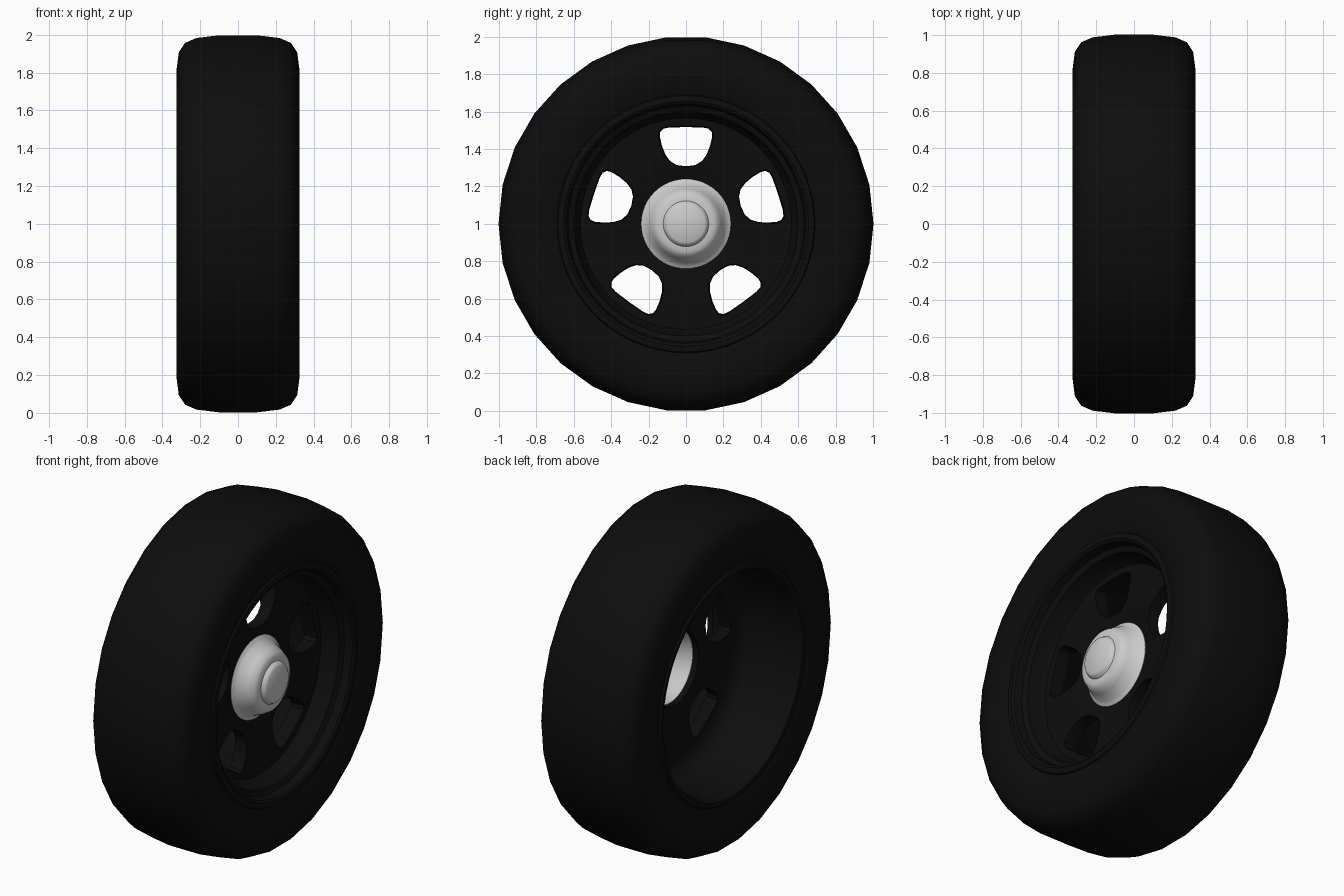
import bpy, bmesh, math

if "Cube" in bpy.data.objects:
    bpy.data.objects.remove(bpy.data.objects["Cube"])

CZ = 1.0  # axle height; the axle runs along x


def material(name, rgb):
    m = bpy.data.materials.new(name)
    m.diffuse_color = (*rgb, 1)
    m.use_nodes = True
    m.node_tree.nodes["Principled BSDF"].inputs["Base Color"].default_value = m.diffuse_color
    return m


black = material("black", (0.004, 0.004, 0.004))
silver = material("silver", (0.6, 0.6, 0.6))


def finish(name, bm, mat):
    bmesh.ops.recalc_face_normals(bm, faces=bm.faces)
    me = bpy.data.meshes.new(name)
    bm.to_mesh(me)
    bm.free()
    ob = bpy.data.objects.new(name, me)
    bpy.context.collection.objects.link(ob)
    me.materials.append(mat)
    return ob


def lathe(name, profile, sides, mat, offset=0.0):
    """Spin a closed (x, radius) profile around the axle."""
    bm = bmesh.new()
    rings = []
    for i in range(sides):
        t = 2 * math.pi * (i + offset) / sides
        rings.append([bm.verts.new((x, r * math.sin(t), CZ + r * math.cos(t)))
                      for x, r in profile])
    n = len(profile)
    for i in range(sides):
        a, b = rings[i], rings[(i + 1) % sides]
        for j in range(n):
            k = (j + 1) % n
            bm.faces.new((a[j], a[k], b[k], b[j]))
    bmesh.ops.remove_doubles(bm, verts=bm.verts, dist=1e-5)
    return finish(name, bm, mat)


def smooth(ob, angle):
    bpy.ops.object.select_all(action='DESELECT')
    ob.select_set(True)
    bpy.context.view_layer.objects.active = ob
    bpy.ops.object.shade_smooth_by_angle(angle=math.radians(angle))


# Tyre: symmetric half profile mirrored across x = 0
half = [(0.1, 1.0025), (0.22, 0.988), (0.28, 0.962), (0.313, 0.912),
        (0.325, 0.82), (0.322, 0.75), (0.302, 0.69), (0.26, 0.675)]
tyre = lathe("tyre", half + [(-x, r) for x, r in reversed(half)], 30, black, 0.5)
smooth(tyre, 40)

# Rim: outer lip, stepped well, spoke disc with centre bore, open barrel at the back
rim = lathe("rim", [
    (0.295, 0.695), (0.312, 0.685), (0.315, 0.655), (0.305, 0.64),
    (0.26, 0.63), (0.245, 0.60), (0.18, 0.585), (0.15, 0.565),
    (0.145, 0.40), (0.13, 0.27), (0.112, 0.215),
    (0.07, 0.215), (0.07, 0.55), (0.045, 0.60), (0.0, 0.632),
    (-0.28, 0.64), (-0.308, 0.655), (-0.312, 0.68), (-0.295, 0.695),
    (-0.25, 0.67), (0.25, 0.67)], 60, black)

# Five rounded window openings cut through the disc
side = [(0.09, 0.515), (0.122, 0.508), (0.138, 0.49), (0.14, 0.465), (0.128, 0.415),
        (0.11, 0.37), (0.085, 0.335), (0.05, 0.314)]
outline = [(0, 0.517)] + side + [(0, 0.308)] + [(-y, r) for y, r in reversed(side)]
bm = bmesh.new()
for k in range(5):
    a = 2 * math.pi * k / 5
    loops = []
    for x, s in ((0.01, 1.0), (0.1, 1.0), (0.2, 1.12)):
        loop = []
        for y, r in outline:
            y, r = y * s, 0.42 + (r - 0.42) * s
            loop.append(bm.verts.new((x, y * math.cos(a) + r * math.sin(a),
                                      CZ + r * math.cos(a) - y * math.sin(a))))
        loops.append(loop)
    n = len(outline)
    for lo, hi in zip(loops, loops[1:]):
        for j in range(n):
            bm.faces.new((lo[j], lo[(j + 1) % n], hi[(j + 1) % n], hi[j]))
    bm.faces.new(loops[0])
    bm.faces.new(loops[-1])
cutter = finish("window_cutter", bm, black)
cutter.hide_render = True

mod = rim.modifiers.new("windows", 'BOOLEAN')
mod.operation = 'DIFFERENCE'
mod.solver = 'EXACT'
mod.object = cutter
bpy.ops.object.select_all(action='DESELECT')
rim.select_set(True)
bpy.context.view_layer.objects.active = rim
bpy.ops.object.modifier_apply(modifier=mod.name)
bpy.data.objects.remove(cutter)
smooth(rim, 35)

# Hub cap: hollow stepped cup, open towards the back
cap = lathe("hub_cap", [
    (0.105, 0.24), (0.122, 0.24), (0.13, 0.228), (0.138, 0.215),
    (0.195, 0.188), (0.225, 0.17), (0.235, 0.15), (0.237, 0.122),
    (0.255, 0.112), (0.263, 0.10), (0.263, 0.0),
    (0.253, 0.0), (0.25, 0.10), (0.227, 0.118), (0.222, 0.15),
    (0.19, 0.176), (0.13, 0.20), (0.105, 0.212)], 48, silver)
smooth(cap, 35)
